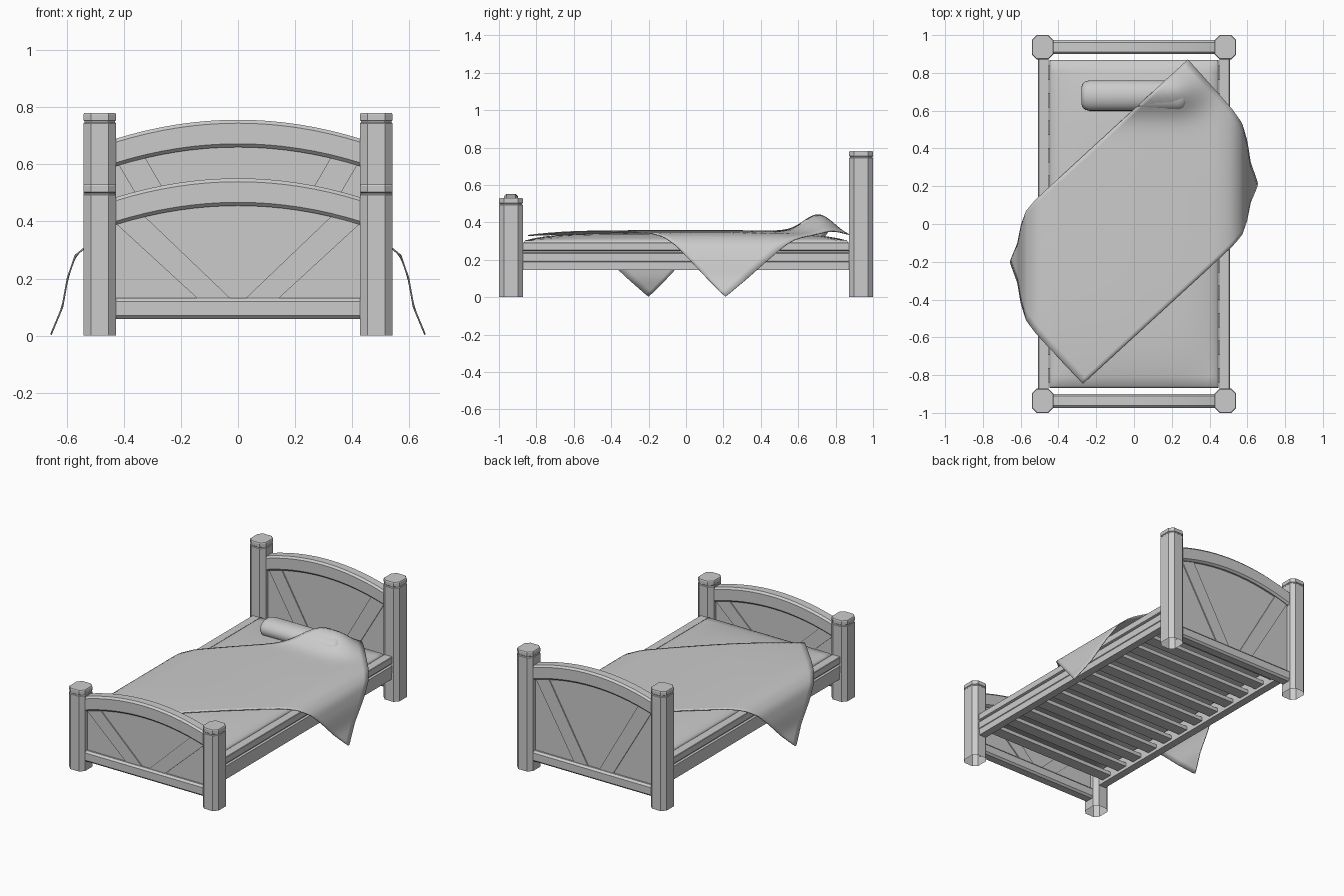
import bpy, bmesh, math
from mathutils import Vector

if "Cube" in bpy.data.objects:
    bpy.data.objects.remove(bpy.data.objects["Cube"])


def finish(name, bm, smooth=None):
    bmesh.ops.recalc_face_normals(bm, faces=bm.faces[:])
    me = bpy.data.meshes.new(name)
    bm.to_mesh(me)
    bm.free()
    ob = bpy.data.objects.new(name, me)
    bpy.context.collection.objects.link(ob)
    if smooth:
        bpy.ops.object.select_all(action='DESELECT')
        ob.select_set(True)
        bpy.context.view_layer.objects.active = ob
        bpy.ops.object.shade_smooth_by_angle(angle=math.radians(smooth))
    return ob


def loft(name, rings, smooth=None, open_start=False):
    """Skin a list of closed rings and cap the ends."""
    bm = bmesh.new()
    vr = [[bm.verts.new(p) for p in r] for r in rings]
    n = len(rings[0])
    for a, b in zip(vr, vr[1:]):
        for i in range(n):
            j = (i + 1) % n
            bm.faces.new((a[i], a[j], b[j], b[i]))
    if not open_start:
        bm.faces.new(vr[0])
    bm.faces.new(vr[-1])
    return finish(name, bm, smooth)


def octagon(w, h, c):
    """Chamfered rectangle with half sizes w, h."""
    return [(w, -h + c), (w, h - c), (w - c, h), (-w + c, h),
            (-w, h - c), (-w, -h + c), (-w + c, -h), (w - c, -h)]


def box(name, lo, hi):
    rings = [[(lo[0], lo[1], z), (hi[0], lo[1], z), (hi[0], hi[1], z), (lo[0], hi[1], z)]
             for z in (lo[2], hi[2])]
    return loft(name, rings)


def post(name, x, y, top):
    rings = []
    for z, s in ((0, 1), (top - .037, 1), (top - .033, .94), (top - .029, .94),
                 (top - .026, 1), (top - .005, 1), (top, .95)):
        rings.append([(x + a * s, y + b * s, z) for a, b in octagon(.057, .064, .026)])
    loft(name, rings, open_start=True)


def rail(name, y, z_mid, half_h, drop):
    """Chamfered cross rail between the posts, arched by drop."""
    rings = []
    steps = 16 if drop else 1
    for i in range(steps + 1):
        x = -.43 + .86 * i / steps
        zc = z_mid - drop * (x / .42) ** 2
        rings.append([(x, y + a, zc + b) for a, b in octagon(.037, half_h, .012)])
    loft(name, rings, 25 if drop else None)


def end_board(label, y, arch_mid, post_top, brace):
    drop = .064
    for s, side in ((-1, "left"), (1, "right")):
        post(f"{label}_post_{side}", s * .484, y, post_top)
        # V-shaped braces standing slightly proud of the panel
        pts = [(s * a, b) for a, b in brace]
        loft(f"{label}_brace_{side}",
             [[(px, y + d, pz) for px, pz in pts] for d in (-.021, .021)])
    rail(f"{label}_arch", y, arch_mid, .048, drop)
    rail(f"{label}_bottom_rail", y, .095, .036, 0)
    outline = [(.43, .1), (-.43, .1)]
    for i in range(17):
        x = -.43 + .86 * i / 16
        outline.append((x, arch_mid - drop * (x / .42) ** 2))
    loft(f"{label}_panel", [[(px, y + d, pz) for px, pz in outline] for d in (-.014, .014)])


# Headboard and footboard
end_board("headboard", .936, .708, .78,
          [(.03, .11), (.13, .11), (.425, .61), (.34, .65)])
end_board("footboard", -.936, .503, .529,
          [(.005, .11), (.12, .11), (.425, .39), (.35, .44)])

# Side rails with stepped profile
profile = [(.452, .145), (.503, .145), (.503, .187), (.507, .19), (.507, .234),
           (.495, .238), (.495, .247), (.507, .251), (.507, .29), (.504, .293), (.452, .293)]
for s, side in ((-1, "left"), (1, "right")):
    loft(f"side_rail_{side}", [[(s * a, y, b) for a, b in profile] for y in (-.885, .885)])

# Slats
for i in range(12):
    y = -.8 + 1.6 * i / 11
    box(f"slat_{i + 1}", (-.453, y - .038, .165), (.453, y + .038, .19))

# Mattress with crowned top and rounded rim
bm = bmesh.new()
bmesh.ops.create_grid(bm, x_segments=20, y_segments=32, size=1)
for v in bm.verts:
    u, w = v.co.x, v.co.y
    v.co = (u * .437, w * .858, .304 + .038 * (1 - u ** 4) * (1 - w ** 6))
edges = [e for e in bm.edges if e.is_boundary]
for dz, grow in ((-.012, .010), (-.05, 0), (-.014, -.012)):
    res = bmesh.ops.extrude_edge_only(bm, edges=edges)
    vs = [g for g in res["geom"] if isinstance(g, bmesh.types.BMVert)]
    edges = [g for g in res["geom"] if isinstance(g, bmesh.types.BMEdge)]
    for v in vs:
        v.co.z += dz
        v.co.x += grow * (1 if v.co.x > .43 else -1 if v.co.x < -.43 else 0)
        v.co.y += grow * (1 if v.co.y > .85 else -1 if v.co.y < -.85 else 0)
bmesh.ops.contextual_create(bm, geom=edges)
finish("mattress", bm, 60)

# Bolster pillow with rounded ends
rings = []
for x, k in ((-.277, .6), (-.272, .78), (-.258, .92), (-.235, 1),
             (.235, 1), (.258, .92), (.272, .78), (.277, .6)):
    rings.append([(x, .68 + .081 * k * math.cos(t), .362 + .06 * k * math.sin(t))
                  for t in [2 * math.pi * i / 24 for i in range(24)]])
loft("bolster_pillow", rings, 60)

# Blanket laid diagonally: flat sheet bent over the sides and over the pillow
path = [(0, .342), (.45, .338), (.52, .322), (.57, .28), (.597, .2), (.615, .1), (.655, .004)]


def bend(d):
    for i, (a, b) in enumerate(zip(path, path[1:])):
        a, b = Vector(a), Vector(b)
        length = (b - a).length
        if d <= length or i == len(path) - 2:
            return a.lerp(b, min(d / length, 1))
        d -= length


A, R, B, L = (Vector(p) for p in ((.285, .87), (.88, .21), (-.27, -.845), (-.88, -.2)))
N = 44
bm = bmesh.new()
grid = []
for i in range(N + 1):
    row = []
    for j in range(N + 1):
        p = A.lerp(R, i / N).lerp(L.lerp(B, i / N), j / N)
        q = bend(abs(p.x))
        x = math.copysign(q.x, p.x)
        flat = max(0, 1 - (q.x / .52) ** 2)
        t = min(max((p.x - .2) / .27, 0), 1)
        hill = .096 * math.exp(-((p.y - .71) / .11) ** 2) * (1 - t * t * (3 - 2 * t))
        z = q.y + .013 * flat + hill - .022 * (p.y / .87) ** 4 * (q.x < .53)
        row.append(bm.verts.new((x, p.y, z)))
    grid.append(row)
for i in range(N):
    for j in range(N):
        bm.faces.new((grid[i][j], grid[i + 1][j], grid[i + 1][j + 1], grid[i][j + 1]))
blanket = finish("blanket", bm, 60)
thick = blanket.modifiers.new("thickness", 'SOLIDIFY')
thick.thickness = .006
thick.offset = 0
